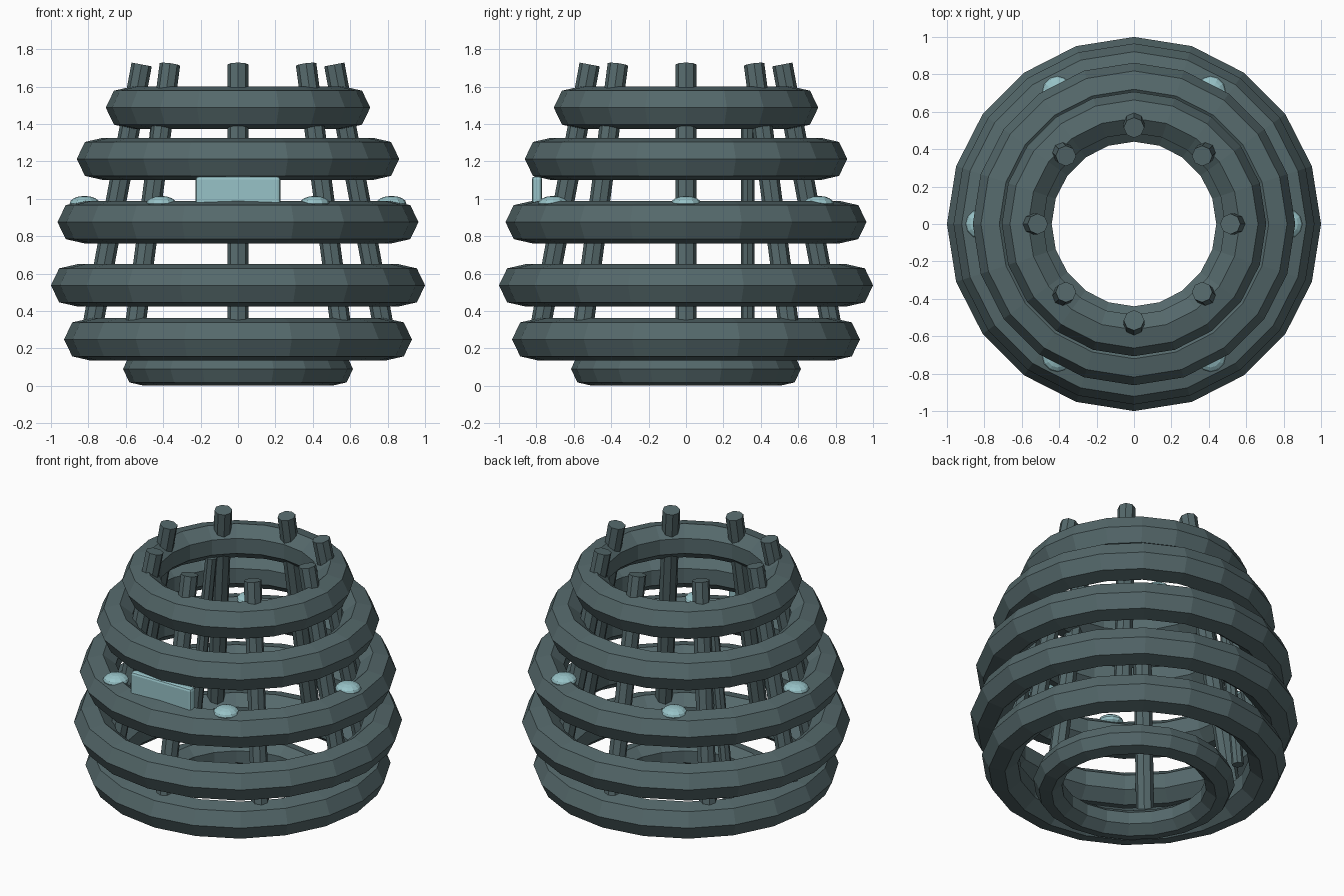
import bpy, math
from mathutils import Vector

cube = bpy.data.objects.get("Cube")
if cube:
    bpy.data.objects.remove(cube, do_unlink=True)


def material(name, rgb):
    mat = bpy.data.materials.new(name)
    mat.use_nodes = True
    mat.diffuse_color = (*rgb, 1)
    mat.node_tree.nodes["Principled BSDF"].inputs["Base Color"].default_value = (*rgb, 1)
    return mat


METAL = material("dark_slate", (0.09, 0.14, 0.147))
GLOW = material("pale_cyan", (0.31, 0.54, 0.57))


def finish(name, mat):
    obj = bpy.context.object
    obj.name = name
    obj.data.materials.append(mat)
    return obj


def ring(name, outer, z, minor):
    bpy.ops.mesh.primitive_torus_add(
        major_segments=20, minor_segments=7,
        major_radius=outer - minor, minor_radius=minor, location=(0, 0, z))
    finish(name, METAL)


def rod(name, bottom, top, radius):
    bottom, top = Vector(bottom), Vector(top)
    axis = top - bottom
    bpy.ops.mesh.primitive_cylinder_add(
        vertices=8, radius=radius, depth=axis.length, location=(bottom + top) / 2)
    obj = finish(name, METAL)
    obj.rotation_mode = 'QUATERNION'
    obj.rotation_quaternion = axis.to_track_quat('Z', 'Y')


# Base ring and the stacked hoops
ring("base_ring", 0.615, 0.09, 0.092)
for i, (outer, z) in enumerate([(0.93, 0.248), (1.0, 0.537), (0.965, 0.875),
                                (0.862, 1.213), (0.707, 1.487)]):
    ring(f"hoop_{i + 1}", outer, z, 0.116)

# Leaning uprights
for i in range(8):
    a = i * math.tau / 8
    c, s = math.cos(a), math.sin(a)
    rod(f"upright_{i + 1}", (0.79 * c, 0.79 * s, 0.25),
        (0.515 * c, 0.515 * s, 1.718), 0.055)

# Thin inner rod at the back
rod("inner_rod", (-0.55, 0.33, 0.27), (-0.43, 0.33, 1.4), 0.037)

# Domed lamps on the middle hoop
for i in range(6):
    a = i * math.tau / 6
    bpy.ops.mesh.primitive_uv_sphere_add(
        segments=12, ring_count=8, radius=0.08,
        location=(0.82 * math.cos(a), 0.82 * math.sin(a), 0.975))
    lamp = finish(f"lamp_{i + 1}", GLOW)
    lamp.scale.z = 0.5

# Rounded front plate
bpy.ops.mesh.primitive_cube_add(size=1, location=(0, -0.797, 1.03))
plate = finish("front_plate", GLOW)
plate.scale = (0.452, 0.054, 0.18)
bpy.ops.object.transform_apply(location=False, rotation=False, scale=True)
bevel = plate.modifiers.new("rounded_edges", 'BEVEL')
bevel.width = 0.016
bevel.segments = 2
